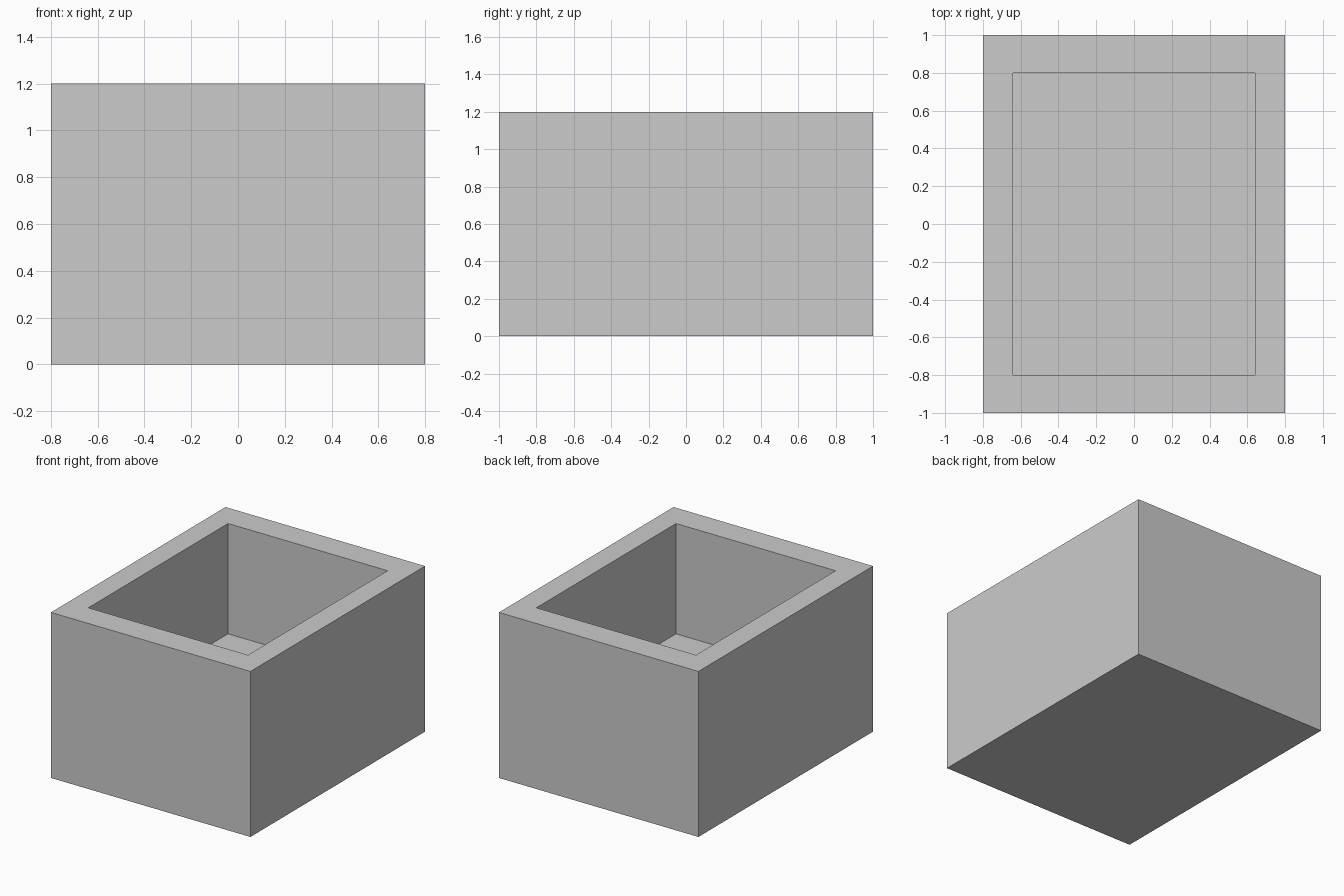
import bpy, bmesh
from mathutils import Vector

if "Cube" in bpy.data.objects:
    bpy.data.objects.remove(bpy.data.objects["Cube"])

WIDTH, LENGTH, HEIGHT = 1.6, 2.0, 1.2
OPENING, DEPTH = 0.8, 0.8   # opening as a fraction of the outline, cavity depth

bm = bmesh.new()

# Outer block standing on the ground
bmesh.ops.create_cube(bm, size=1)
bmesh.ops.scale(bm, vec=(WIDTH, LENGTH, HEIGHT), verts=bm.verts)
bmesh.ops.translate(bm, vec=(0, 0, HEIGHT / 2), verts=bm.verts)

# Rim: inset the top face and fit it to the opening
bm.normal_update()
top = max(bm.faces, key=lambda f: f.calc_center_median().z)
bmesh.ops.inset_region(bm, faces=[top], thickness=0.1)
for v in top.verts:
    v.co.x = (OPENING * WIDTH / 2) * (1 if v.co.x > 0 else -1)
    v.co.y = (OPENING * LENGTH / 2) * (1 if v.co.y > 0 else -1)

# Cavity: push the inner face straight down
floor = bmesh.ops.extrude_discrete_faces(bm, faces=[top])["faces"][0]
bmesh.ops.translate(bm, vec=Vector((0, 0, -DEPTH)), verts=floor.verts)
bmesh.ops.recalc_face_normals(bm, faces=bm.faces)

mesh = bpy.data.meshes.new("open_box")
bm.to_mesh(mesh)
bm.free()
bpy.context.collection.objects.link(bpy.data.objects.new("open_box", mesh))
